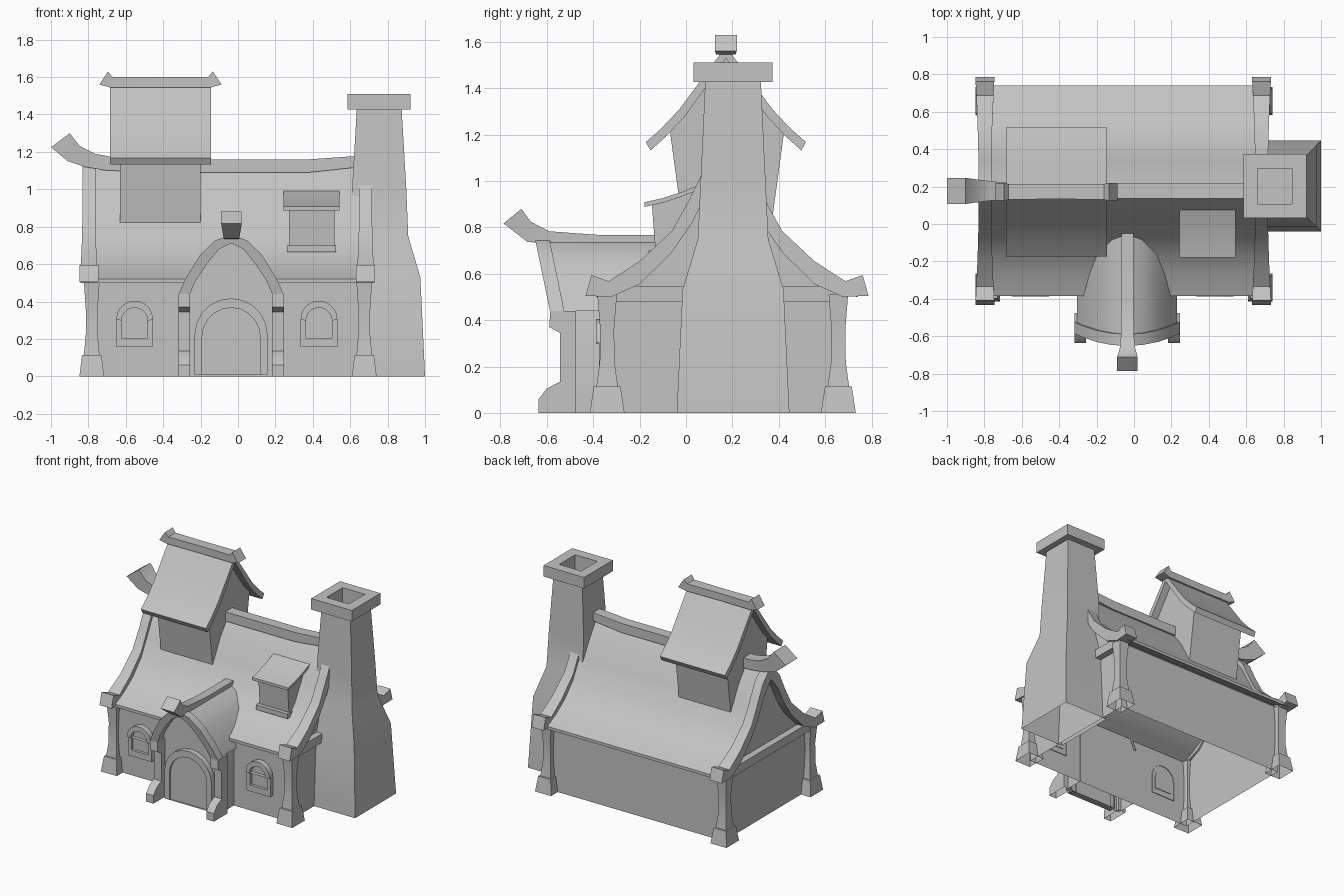
import bpy, bmesh, math

cube = bpy.data.objects.get("Cube")
if cube:
    bpy.data.objects.remove(cube, do_unlink=True)

stone = bpy.data.materials.new("plain_grey")
stone.use_nodes = True
stone.diffuse_color = (0.55, 0.55, 0.55, 1)
stone.node_tree.nodes["Principled BSDF"].inputs["Base Color"].default_value = (0.55, 0.55, 0.55, 1)


def loft(name, rings, caps=True, open_bottom=False):
    """Skin a list of equal-sized point rings."""
    bm = bmesh.new()
    rows = [[bm.verts.new(p) for p in ring] for ring in rings]
    n = len(rows[0])
    for a, b in zip(rows, rows[1:]):
        for i in range(n):
            j = (i + 1) % n
            bm.faces.new((a[i], a[j], b[j], b[i]))
    if caps:
        bm.faces.new(rows[0])
        bm.faces.new(rows[-1])
    bmesh.ops.recalc_face_normals(bm, faces=bm.faces)
    if open_bottom:
        floor = [f for f in bm.faces if all(v.co.z < 0.001 for v in f.verts)]
        bmesh.ops.delete(bm, geom=floor, context='FACES')
    mesh = bpy.data.meshes.new(name)
    bm.to_mesh(mesh)
    bm.free()
    mesh.materials.append(stone)
    ob = bpy.data.objects.new(name, mesh)
    bpy.context.collection.objects.link(ob)
    return ob


def rect(x0, x1, y0, y1, z):
    return [(x0, y0, z), (x1, y0, z), (x1, y1, z), (x0, y1, z)]


def box(name, x0, x1, y0, y1, z0, z1):
    return loft(name, [rect(x0, x1, y0, y1, z) for z in (z0, z1)])


def along_x(name, profile, x0, x1, **kw):
    return loft(name, [[(x, y, z) for y, z in profile] for x in (x0, x1)], **kw)


def along_y(name, profile, y0, y1, **kw):
    return loft(name, [[(x, y, z) for x, z in profile] for y in (y0, y1)], **kw)


def plank(name, stations, place):
    """Sweep a bar: each station is upper u, v, lower u, v and half width."""
    return loft(name, [[place(a, b, -w), place(a, b, w), place(c, d, w), place(c, d, -w)]
                       for a, b, c, d, w in stations])


def mirrored(stations):
    return stations + [(-a, b, -c, d, w) for a, b, c, d, w in reversed(stations[:-1])]


def both_sides(half, centre):
    """Half profile from eave to peak, mirrored about the centre."""
    return [(centre - u, v) for u, v in half] + [(centre + u, v) for u, v in reversed(half[:-1])]


def arch(cx, half, z0, top, n=10):
    """Round-topped outline."""
    spring = top - half
    return [(cx - half, z0)] + [(cx - half * math.cos(math.pi * i / n),
            spring + half * math.sin(math.pi * i / n)) for i in range(n + 1)] + [(cx + half, z0)]


def slab_profile(curve, thick):
    return curve + [(u, v - thick) for u, v in reversed(curve)]


# Main house shell and sweeping roof
MID = 0.177
half_roof = [(0.563, 0.52), (0.45, 0.568), (0.34, 0.638), (0.24, 0.74),
             (0.16, 0.88), (0.1, 0.995), (0, 1.125)]
gable = both_sides([(u, v - 0.02) for u, v in half_roof[1:]], MID)
along_x("house_walls", [(-0.345, 0), (-0.345, 0.51)] + gable + [(0.652, 0.52), (0.652, 0)],
        -0.77, 0.66, open_bottom=True)
along_x("main_roof", slab_profile(both_sides(half_roof, MID), 0.022), -0.79, 0.67)

# Gable trims with upturned feet, and tie beams
barge = mirrored([(-0.585, 0.594, -0.61, 0.505, 0.05), (-0.51, 0.568, -0.5, 0.5, 0.046),
                  (-0.377, 0.654, -0.377, 0.555, 0.04), (-0.237, 0.785, -0.24, 0.69, 0.036),
                  (-0.16, 0.925, -0.15, 0.82, 0.034), (-0.1, 1.048, -0.09, 0.94, 0.034),
                  (0, 1.15, 0, 1.05, 0.034)])
for side, cx in (("right", -0.797), ("left", 0.682)):
    plank(side + "_gable_trim", barge, lambda u, v, w: (cx + w, MID + u, v))
    box(side + "_tie_beam", cx - 0.025, cx + 0.025, -0.33, 0.66, 0.48, 0.545)

# Main ridge beam, curled up at one end
plank("main_ridge", [(-0.9, 1.3, -1, 1.225, 0.07), (-0.845, 1.23, -0.91, 1.15, 0.062),
                     (-0.765, 1.19, -0.82, 1.12, 0.052), (-0.685, 1.175, -0.7, 1.1, 0.044),
                     (-0.145, 1.16, -0.145, 1.09, 0.04), (0.38, 1.16, 0.38, 1.09, 0.04),
                     (0.66, 1.18, 0.66, 1.12, 0.04)], lambda u, v, w: (u, MID + w, v))

# Corner posts: splayed foot and waisted shaft
for side, cx in (("right", -0.782), ("left", 0.675)):
    for end, cy in (("front", -0.34), ("back", 0.657)):
        steps = [(0.066, 0.075, 0), (0.052, 0.058, 0.113), (0.042, 0.046, 0.114),
                 (0.032, 0.032, 0.22), (0.032, 0.03, 0.36), (0.042, 0.042, 0.51)]
        loft(f"{end}_{side}_post", [rect(cx - a, cx + a, cy - b, cy + b, z) for a, b, z in steps],
             open_bottom=True)

# Chimney stack, cap and flue
CY = 0.203
loft("chimney", [rect(x0, x1, CY - h, CY + h, z) for x0, x1, h, z in
     ((0.63, 1.0, 0.243, 0), (0.62, 0.975, 0.218, 0.53), (0.615, 0.91, 0.152, 0.75),
      (0.61, 0.9, 0.14, 1.0), (0.635, 0.875, 0.12, 1.427), (0.585, 0.922, 0.17, 1.427),
      (0.585, 0.922, 0.17, 1.51), (0.66, 0.845, 0.095, 1.51), (0.66, 0.845, 0.095, 1.38))],
     open_bottom=True)

# Roof tower
loft("tower_walls", [rect(-0.63, -0.2, MID - h, MID + h, z) for h, z in ((0.19, 0.8), (0.247, 1.22))]
     + [rect(-0.63, -0.2, MID - 0.015, MID + 0.015, 1.53)])
tower_curve = both_sides([(0.345, 1.168), (0.28, 1.225), (0.2, 1.31), (0.115, 1.425), (0, 1.58)], 0.172)
tower_under = both_sides([(0.325, 1.132), (0.26, 1.19), (0.18, 1.275), (0.1, 1.385), (0, 1.53)], 0.172)
along_x("tower_roof", tower_curve + tower_under[::-1], -0.685, -0.145)
plank("tower_ridge", [(u - 0.415, a, v - 0.415, b, w) for u, a, v, b, w in mirrored(
      [(-0.28, 1.63, -0.327, 1.56, 0.047), (-0.255, 1.6, -0.27, 1.545, 0.042), (0, 1.6, 0, 1.545, 0.038)])],
      lambda u, v, w: (u, 0.172 + w, v))

# Small shed dormer
along_x("dormer_walls", [(-0.13, 0.67), (-0.147, 0.9), (-0.02, 0.935), (0.06, 0.965), (0.06, 0.67)],
        0.272, 0.515)
box("dormer_sill", 0.262, 0.525, -0.162, -0.05, 0.665, 0.7)
along_x("dormer_roof", slab_profile([(-0.18, 0.908), (-0.1, 0.926), (-0.02, 0.952), (0.08, 0.992)], 0.02),
        0.243, 0.543)

# Porch walls, roof and leaning arch trim
PX = -0.037


def lean(z):
    return -0.556 - (z - 0.44) * 0.206


def roof_front(z):
    for (u0, z0), (u1, z1) in zip(half_roof, half_roof[1:]):
        if z0 <= z <= z1:
            return MID - u0 + (u0 - u1) * (z - z0) / (z1 - z0) + 0.02
    return -0.34


trim = [(-0.28, 0.44, -0.22, 0.44, 0.031), (-0.245, 0.52, -0.19, 0.51, 0.031),
        (-0.165, 0.65, -0.13, 0.6, 0.031), (-0.085, 0.727, -0.065, 0.68, 0.031),
        (0, 0.757, 0, 0.712, 0.031)]
plank("porch_arch_trim", mirrored(trim), lambda u, v, w: (PX + u, lean(v) + w, v))


def trim_blend(t):
    return both_sides([(-a * t - c * (1 - t), b * t + d * (1 - t)) for a, b, c, d, w in trim], PX)


inner = trim_blend(0.4)
shell = trim_blend(0.8) + inner[::-1]
loft("porch_roof", [[(x, lean(z), z) for x, z in shell], [(x, roof_front(z), z) for x, z in shell]])
along_y("porch_walls", [(inner[0][0], 0)] + inner + [(inner[-1][0], 0)], -0.5, -0.34, open_bottom=True)
plank("porch_ridge", [(-0.71, 0.88, -0.787, 0.817, 0.055), (-0.67, 0.825, -0.685, 0.738, 0.042),
                      (-0.59, 0.783, -0.6, 0.73, 0.034), (-0.37, 0.767, -0.37, 0.72, 0.033),
                      (-0.05, 0.767, -0.05, 0.72, 0.033)], lambda u, v, w: (-0.035 + w, u, v))

# Porch side pillars with corbel and splayed foot
pillar = [(-0.475, 0), (-0.635, 0), (-0.635, 0.06), (-0.6, 0.105), (-0.543, 0.135),
          (-0.543, 0.345), (-0.59, 0.37), (-0.585, 0.44), (-0.475, 0.44)]
for side, s in (("right", -1), ("left", 1)):
    along_x(side + "_porch_pillar", pillar, PX + s * 0.22, PX + s * 0.282, open_bottom=True)


def arch_frame(name, outer, inside, y0, y1):
    """Arched surround with an open middle."""
    loops = [[(x, y, z) for x, z in p] for p, y in
             ((outer, y1), (outer, y0), (inside, y0), (inside, y1))]
    return loft(name, loops, caps=False)


# Door and surround
arch_frame("door_surround", arch(PX, 0.195, 0.01, 0.417), arch(PX, 0.155, 0.01, 0.367), -0.54, -0.49)
along_y("door", arch(PX, 0.156, 0.01, 0.368), -0.525, -0.49)

# Front windows: surround, hood and pane
for side, cx in (("right", -0.553), ("left", 0.433)):
    arch_frame(side + "_window_frame", arch(cx, 0.098, 0.16, 0.403), arch(cx, 0.07, 0.205, 0.367),
               -0.375, -0.34)
    arch_frame(side + "_window_hood", arch(cx, 0.098, 0.304, 0.404), arch(cx, 0.07, 0.304, 0.367),
               -0.388, -0.36)
    along_y(side + "_window_pane", arch(cx, 0.07, 0.205, 0.367), -0.354, -0.34)

# Smooth the curved sweeps, keep corners crisp
for ob in bpy.context.scene.objects:
    ob.select_set(ob.type == 'MESH')
bpy.context.view_layer.objects.active = bpy.data.objects["main_roof"]
bpy.ops.object.shade_smooth_by_angle(angle=math.radians(28))
